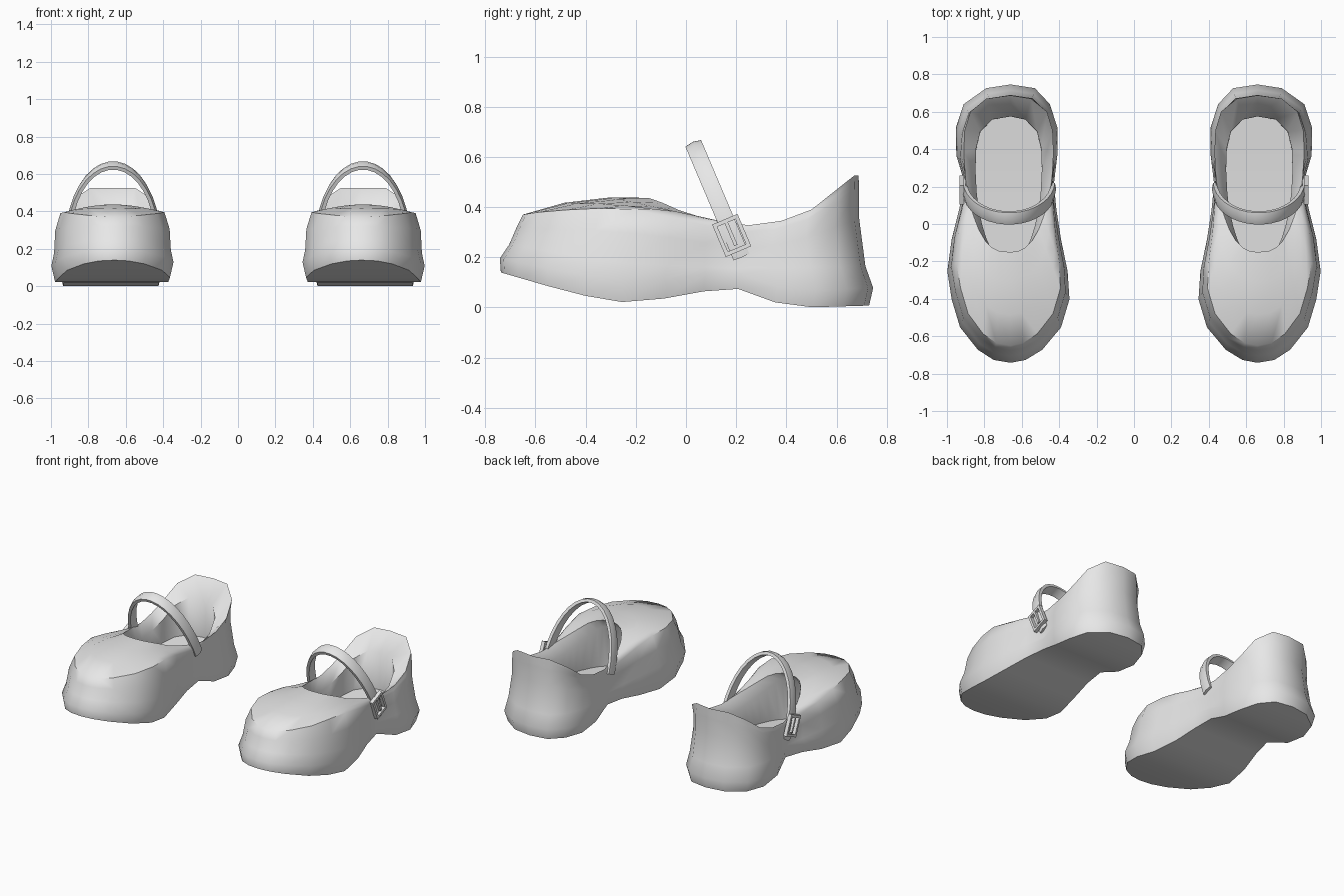
import bpy, bmesh, math
from mathutils import Vector

if "Cube" in bpy.data.objects:
    bpy.data.objects.remove(bpy.data.objects["Cube"])

CX = 0.66
leather = bpy.data.materials.new("light_grey")
leather.diffuse_color = (0.8, 0.8, 0.8, 1)
leather.use_nodes = True
leather.node_tree.nodes["Principled BSDF"].inputs["Base Color"].default_value = leather.diffuse_color


def lerp(table, y):
    """Piecewise linear lookup in (position, value) pairs."""
    if y <= table[0][0]:
        return table[0][1]
    for (a, va), (b, vb) in zip(table, table[1:]):
        if y <= b:
            return va + (vb - va) * (y - a) / (b - a)
    return table[-1][1]


def finish(bm, name, angle):
    """Make the object, smooth it and mirror it to the other foot."""
    bmesh.ops.recalc_face_normals(bm, faces=bm.faces)
    me = bpy.data.meshes.new(name)
    bm.to_mesh(me)
    bm.free()
    ob = bpy.data.objects.new(name, me)
    bpy.context.collection.objects.link(ob)
    me.materials.append(leather)
    bpy.ops.object.select_all(action='DESELECT')
    ob.select_set(True)
    bpy.context.view_layer.objects.active = ob
    bpy.ops.object.shade_smooth_by_angle(angle=math.radians(angle))
    mir = ob.modifiers.new("other_foot", 'MIRROR')
    mir.use_mirror_merge = False
    return ob


# Outline stations from toe to heel: y, outer half width, inner half width
outline = [(-.74, 0, 0), (-.725, .09, .08), (-.67, .175, .17), (-.55, .27, .27),
           (-.40, .315, .315), (-.25, .338, .305), (-.08, .315, .27),
           (.08, .275, .245), (.22, .245, .232), (.37, .29, .25),
           (.52, .292, .25), (.645, .25, .21), (.73, .13, .13), (.75, 0, 0)]
# Foot opening stations: y, half width
opening = [(-.15, 0), (-.145, .05), (-.125, .09), (-.09, .125), (-.03, .16),
           (.04, .187), (.10, .205), (.16, .22), (.25, .232), (.38, .24),
           (.50, .235), (.60, .205), (.67, .12), (.688, 0)]
# Height profiles along y
sole_z = [(-.74, .14), (-.55, .085), (-.3, .02), (-.15, .025), (0, .05), (.1, .07),
          (.24, .075), (.36, .018), (.48, 0), (.75, .008)]
side_z = [(-.68, .32), (-.25, .30), (0, .27), (.2, .23), (.4, .25), (.6, .32), (.7, .36)]
shoulder_z = [(-.65, .37), (-.55, .385), (-.25, .40), (0, .345), (.2, .30), (.3, .30),
              (.4, .32), (.5, .355), (.69, .46)]
rim_z = [(-.15, .437), (-.1, .42), (0, .375), (.2, .33), (.3, .325), (.4, .35),
         (.5, .39), (.67, .525)]
floor_z = [(-.2, .10), (.3, .14), (.57, .17)]


def out_ring(y0, y1, scale, zf):
    """Loop of the outline, squeezed in length and width."""
    pts = []
    for y, o, i in outline:
        t = (y + .74) / 1.49
        yy = y0 + (y1 - y0) * t
        k = lerp(scale, y)
        pts.append((o * k, i * k, yy, zf(yy)))
    return pts


def hole_ring(y0, y1, k, zf):
    """Loop of the foot opening."""
    pts = []
    for y, w in opening:
        yy = y0 + (y1 - y0) * (y + .15) / .838
        c = .01 if w else 0
        pts.append((w * k + c, w * k - c, yy, zf(y, yy)))
    return pts


def const(v):
    return [(0, v)]


shoulder = out_ring(-.65, .69, [(-.5, .84), (-.2, .86), (.2, .97), (.4, .88), (.7, .9)],
                    lambda y: lerp(shoulder_z, y))
rim = hole_ring(-.15, .688, 1, lambda y, yy: lerp(rim_z, y))


def between(f, puff):
    """Crowned loop between shoulder and rim, fullest over the toes."""
    res = []
    for n, (a, b) in enumerate(zip(shoulder, rim)):
        p = [u + (v - u) * f for u, v in zip(a, b)]
        p[3] += puff * max(0, 1 - n / 8)
        res.append(p)
    return res


rings = [
    out_ring(-.738, .73, const(.94), lambda y: lerp(sole_z, y)),
    out_ring(-.742, .746, const(1), lambda y: lerp(sole_z, y) + lerp([(-.74, .055), (-.3, .09), (.2, .06), (.7, .07)], y)),
    out_ring(-.705, .715, [(-.3, .955), (.2, .97), (.5, .95)],
             lambda y: lerp([(-.7, .25), (-.3, .18), (.2, .155), (.7, .165)], y)),
    out_ring(-.675, .69, [(-.3, .935), (.2, .97), (.5, .90)], lambda y: lerp(side_z, y)),
    shoulder,
    between(.33, .025), between(.68, .022), rim,
    hole_ring(-.19, .575, .74, lambda y, yy: lerp(rim_z, y) - lerp([(-.15, .05), (.3, .06), (.67, .105)], y)),
    hole_ring(-.22, .575, .74, lambda y, yy: lerp(floor_z, yy)),
]

# Shoe body: sole, upper and lining as one shell of stacked loops
bm = bmesh.new()
loops = []
for r in rings:
    outer = [bm.verts.new((CX + o, y, z)) for o, i, y, z in r]
    inner = [bm.verts.new((CX - i, y, z)) for o, i, y, z in r[1:-1]]
    loops.append(outer + inner[::-1])
n = len(loops[0])
for a, b in zip(loops, loops[1:]):
    for j in range(n):
        bm.faces.new((a[j], a[(j + 1) % n], b[(j + 1) % n], b[j]))
last = len(outline) - 1
for lp in (loops[0], loops[-1]):          # outsole and insole
    for j in range(last):
        q = [lp[j], lp[j + 1], lp[(n - j - 1) % n], lp[(n - j) % n]]
        bm.faces.new(list(dict.fromkeys(q)))
finish(bm, "shoe_body", 50)

# Directions along and across the leaning strap
UP = Vector((0, -.39, .92))
ACROSS = Vector((0, .92, .39))
SIDE = Vector((1, 0, 0))
BASE = Vector((CX + .008, .195, .262))

# Instep strap: flat band swept over an arch
bm = bmesh.new()
prev = None
for s in range(19):
    t = math.radians(-9 + 187 * s / 18)
    sect = []
    for e, w in ((-.011, -.034), (.009, -.034), (.016, 0), (.009, .034), (-.011, .034)):
        sect.append(bm.verts.new(BASE + SIDE * (.236 + e) * math.cos(t)
                                 + UP * (.418 + e) * math.sin(t) + ACROSS * w))
    if prev:
        for j in range(5):
            bm.faces.new((prev[j], prev[(j + 1) % 5], sect[(j + 1) % 5], sect[j]))
    else:
        bm.faces.new(sect)
    prev = sect
bm.faces.new(prev)
finish(bm, "instep_strap", 40)

# Buckle: four bars and a prong on the outer side
bm = bmesh.new()
mid = Vector((CX + .262, .182, .287))
for a, b, wa, wb in ((-.047, 0, .016, .14), (.047, 0, .016, .14), (0, .062, .11, .016),
                     (0, -.062, .11, .016), (0, .012, .014, .11)):
    for v in bmesh.ops.create_cube(bm, size=1)['verts']:
        c = v.co.copy()
        v.co = mid + SIDE * c.x * .024 + ACROSS * (a + c.y * wa) + UP * (b + c.z * wb)
finish(bm, "buckle", 30)
